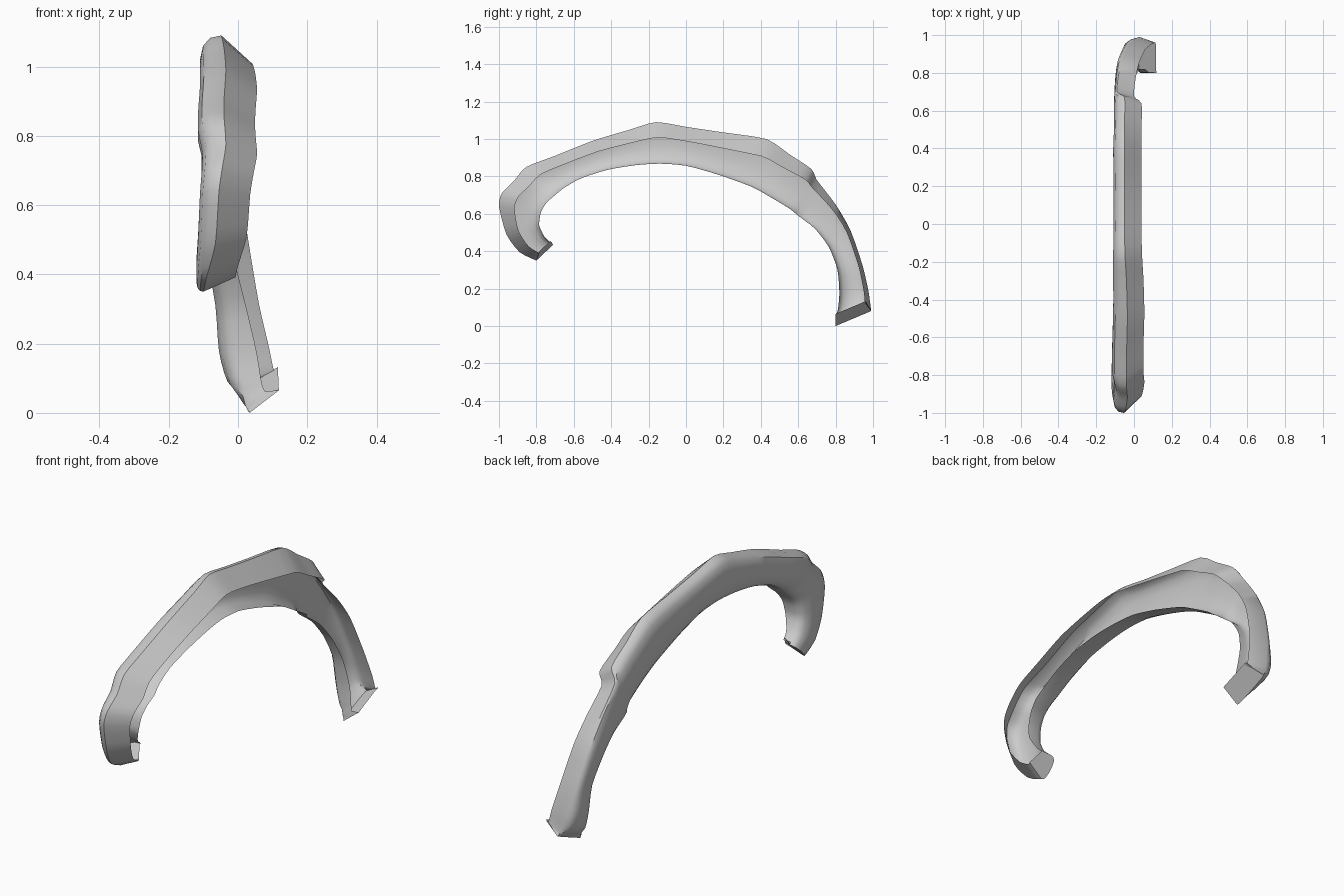
import bpy, bmesh
from mathutils import Vector

if "Cube" in bpy.data.objects:
    bpy.data.objects.remove(bpy.data.objects["Cube"])

# Stations along the arch: outer edge y,z | inner edge y,z | open rim x | outermost face x
STATIONS = [
    (-.80, .35, -.71, .435, -.01, -.12),
    (-.89, .395, -.755, .475, 0, -.12),
    (-.96, .49, -.785, .54, .025, -.115),
    (-1.0, .64, -.775, .61, .035, -.11),
    (-.985, .71, -.745, .66, .045, -.105),
    (-.92, .775, -.70, .70, .055, -.103),
    (-.855, .85, -.65, .74, .05, -.115),
    (-.70, .91, -.56, .79, .05, -.115),
    (-.50, .99, -.42, .835, .055, -.11),
    (-.30, 1.05, -.27, .86, .05, -.11),
    (-.16, 1.09, -.14, .868, .042, -.11),
    (0, 1.065, 0, .857, .04, -.108),
    (.20, 1.035, .17, .81, .04, -.108),
    (.43, 1.0, .35, .745, .04, -.11),
    (.55, .92, .45, .69, .04, -.105),
    (.67, .84, .55, .63, .04, -.105),
    (.70, .78, .60, .59, 0, -.105),
    (.80, .65, .69, .52, .01, -.10),
    (.88, .51, .765, .42, .03, -.09),
    (.945, .32, .81, .30, .06, -.065),
    (.975, .19, .82, .17, .09, -.055),
    (.985, .12, .81, .07, .105, -.03),
    (.99, .08, .80, 0, .115, .025),
]
SUB = 3


def spline(i, t):
    """Gentle cubic between stations, keeping the bumps fairly crisp."""
    n = len(STATIONS) - 1
    p = [Vector(STATIONS[min(max(k, 0), n)]) for k in (i - 1, i, i + 1, i + 2)]
    m0, m1 = (p[2] - p[0]) * .35, (p[3] - p[1]) * .35
    return (p[1] * (2*t**3 - 3*t**2 + 1) + m0 * (t**3 - 2*t**2 + t)
            + p[2] * (3*t**2 - 2*t**3) + m1 * (t**3 - t**2))


def section(s, u):
    """Open channel: sloping outer band, rounded face, flat underside."""
    by, bz, fy, fz, ax, lx = s
    bx = max(ax - .09, lx + .005)
    k = min(max((u - .58) / .22, 0), 1)
    rim = .37 - .21 * k
    w = min(1, (bx - lx) / .03)          # rounding fades out at the end strips
    pts = [(ax, rim), (bx, 0), (bx + (lx - bx) * .5, .03), (bx + (lx - bx) * .85, .13),
           (lx, .32), (lx, .6), (lx + .01 * w, .84), (lx + .028 * w, .96),
           (lx + .05 * w, 1), (ax - .035, 1)]
    return [Vector((x, by + (fy - by) * f, bz + (fz - bz) * f)) for x, f in pts]


samples = [spline(i, k / SUB) for i in range(len(STATIONS) - 1) for k in range(SUB)]
samples.append(Vector(STATIONS[-1]))
rings = [section(s, i / (len(samples) - 1)) for i, s in enumerate(samples)]

# Sloping end strips: pull the open rim back along the arch
for p in (rings[0][0], rings[0][-1]):
    p += Vector((0, -.015, .02))
last = len(rings) - 1
for back, lift in enumerate((.065, .045, .025, .01)):
    ring = rings[last - back]
    ring[0].z += lift
    ring[-1].z += lift
rings[-1][-1].x = .118

# Arch shell, open on the mounting side, with closed ends
bm = bmesh.new()
vs = [[bm.verts.new(p) for p in r] for r in rings]
for a, b in zip(vs, vs[1:]):
    for j in range(len(a) - 1):
        bm.faces.new((a[j + 1], b[j + 1], b[j], a[j]))
caps = [bm.faces.new(vs[0]), bm.faces.new(vs[-1][::-1])]
bmesh.ops.recalc_face_normals(bm, faces=bm.faces[:])
# the outer face must look towards -x
bm.faces.ensure_lookup_table()
if sum(f.normal.x * f.calc_area() for f in bm.faces if f not in caps) > 0:
    bmesh.ops.reverse_faces(bm, faces=bm.faces[:])
mesh = bpy.data.meshes.new("arch_trim")
bm.to_mesh(mesh)
bm.free()
arch = bpy.data.objects.new("arch_trim", mesh)
bpy.context.collection.objects.link(arch)
bpy.context.view_layer.objects.active = arch
arch.select_set(True)
bpy.ops.object.shade_smooth_by_angle(angle=0.65)
